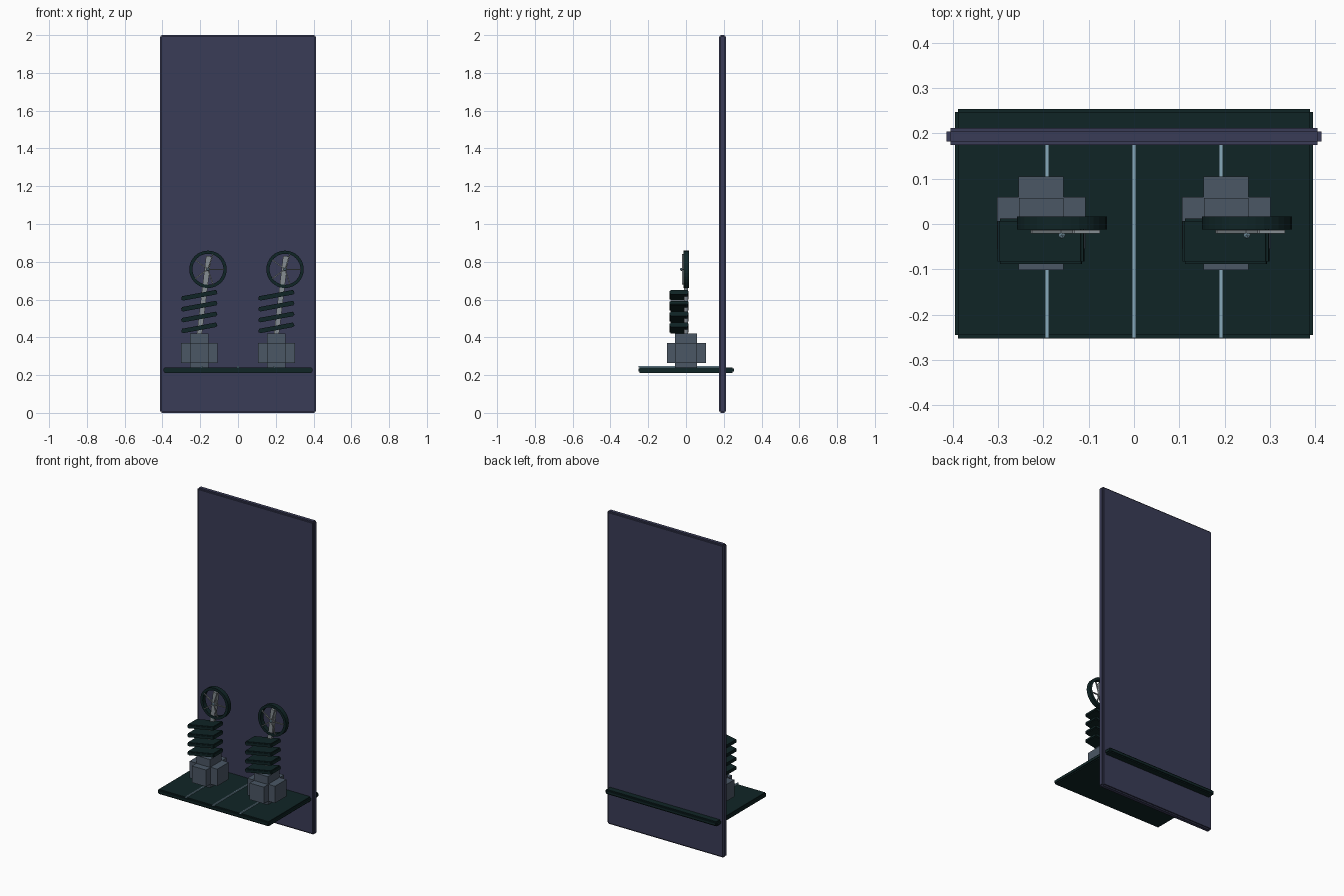
import bpy, bmesh, math
from mathutils import Matrix, Vector

old = bpy.data.objects.get("Cube")
if old:
    bpy.data.objects.remove(old, do_unlink=True)


def material(name, rgb):
    m = bpy.data.materials.new(name)
    m.use_nodes = True
    m.diffuse_color = (*rgb, 1)
    m.node_tree.nodes["Principled BSDF"].inputs["Base Color"].default_value = (*rgb, 1)
    return m


PANEL = material("slate violet", (0.042, 0.045, 0.095))
DARK = material("deep green black", (0.005, 0.018, 0.019))
STEEL = material("steel grey", (0.070, 0.095, 0.130))
SILVER = material("silver", (0.24, 0.27, 0.29))
BLUE = material("pale blue", (0.24, 0.40, 0.50))


def finish(bm, name, mat):
    bmesh.ops.recalc_face_normals(bm, faces=bm.faces)
    me = bpy.data.meshes.new(name)
    bm.to_mesh(me)
    bm.free()
    me.materials.append(mat)
    ob = bpy.data.objects.new(name, me)
    bpy.context.collection.objects.link(ob)
    return ob


def add_box(bm, centre, size, rot=Matrix()):
    m = Matrix.Translation(centre) @ rot @ Matrix.Diagonal((*size, 1))
    bmesh.ops.create_cube(bm, size=1, matrix=m)


def box(name, mat, centre, size, rot=Matrix()):
    bm = bmesh.new()
    add_box(bm, centre, size, rot)
    return finish(bm, name, mat)


def stepped_box(name, mat, centre, size, step, rot=Matrix()):
    """Slab with a small square notch along every edge."""
    bm = bmesh.new()
    for axis in range(3):
        s = [size[i] if i == axis else size[i] - 2 * step for i in range(3)]
        add_box(bm, centre, s, rot)
    return finish(bm, name, mat)


def ring(name, mat, centre, outer, inner, depth, sides=32):
    """Square-section ring lying in the x-z plane."""
    bm = bmesh.new()
    loops = []
    for i in range(sides):
        a = 2 * math.pi * i / sides
        loops.append([bm.verts.new(Vector(centre) + Vector((r * math.cos(a), y, r * math.sin(a))))
                      for r, y in ((outer, -depth / 2), (outer, depth / 2),
                                   (inner, depth / 2), (inner, -depth / 2))])
    for i in range(sides):
        p, q = loops[i], loops[(i + 1) % sides]
        for k in range(4):
            n = (k + 1) % 4
            bm.faces.new((p[k], p[n], q[n], q[k]))
    return finish(bm, name, mat)


# Back panel and shelf
stepped_box("back_panel", PANEL, (0, 0.193, 1.0), (0.826, 0.037, 2.0), 0.008)
stepped_box("shelf", DARK, (0, 0.001, 0.226), (0.79, 0.506, 0.03), 0.007)

# Thin rails on the shelf
for i, x in enumerate((-0.192, 0, 0.192)):
    box(f"shelf_rail_{i + 1}", BLUE, (x, -0.037, 0.244), (0.008, 0.428, 0.01))


def lever(side, x):
    # Cross-shaped pedestal
    bm = bmesh.new()
    add_box(bm, (x, 0, 0.33), (0.098, 0.115, 0.18))
    add_box(bm, (x, 0.002, 0.317), (0.195, 0.115, 0.108))
    add_box(bm, (x, 0.002, 0.317), (0.1, 0.206, 0.106))
    finish(bm, f"{side}_pedestal", STEEL)

    # Leaning rod
    low, high = Vector((x - 0.002, 0, 0.40)), Vector((x + 0.05, 0, 0.83))
    lean = math.atan2(high.x - low.x, high.z - low.z)
    box(f"{side}_rod", SILVER, (low + high) / 2, (0.028, 0.022, (high - low).length),
        Matrix.Rotation(lean, 4, 'Y'))

    # Tilted bellows plates
    tilt = Matrix.Rotation(math.radians(-10.5), 4, 'Y')
    for i in range(4):
        stepped_box(f"{side}_bellows_plate_{i + 1}", DARK, (x, -0.038, 0.450 + 0.0575 * i),
                    (0.192, 0.1, 0.024), 0.005, tilt)

    # Wheel with spokes and hub
    c = Vector((x + 0.046, 0.002, 0.76))
    ring(f"{side}_wheel_rim", DARK, c, 0.099, 0.082, 0.029)
    bm = bmesh.new()
    for i in range(5):
        r = Matrix.Rotation(2 * math.pi * i / 5, 4, 'Y')
        add_box(bm, c + Vector((0, -0.019, 0)) + r @ Vector((0.042, 0, 0)),
                (0.084, 0.007, 0.006), r)
    finish(bm, f"{side}_wheel_spokes", SILVER)
    bm = bmesh.new()
    bmesh.ops.create_icosphere(bm, subdivisions=1, radius=0.009,
                               matrix=Matrix.Translation(c + Vector((0, -0.026, 0))))
    finish(bm, f"{side}_wheel_hub", BLUE)


lever("right", -0.205)
lever("left", 0.203)
